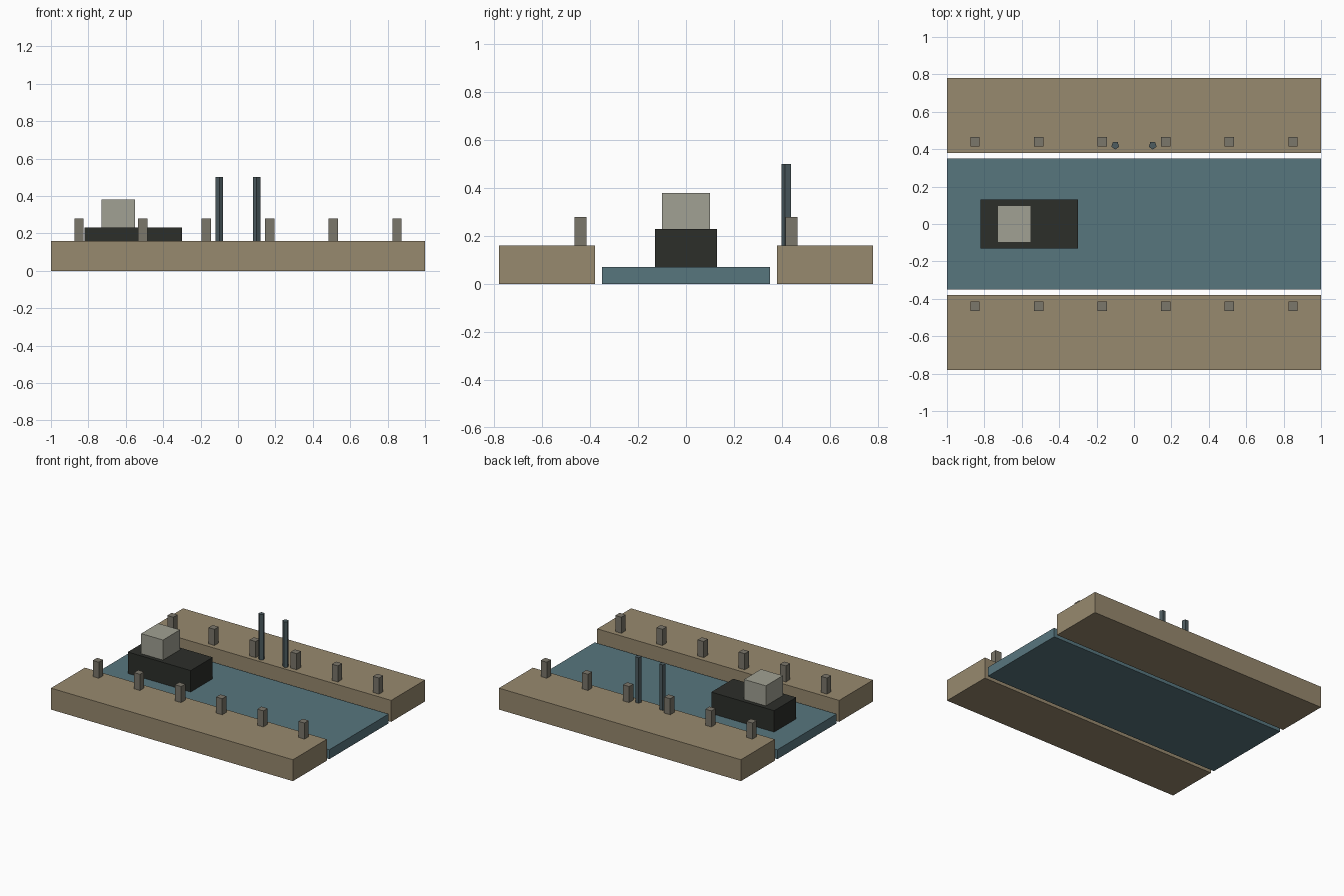
import bpy
import math

if "Cube" in bpy.data.objects:
    bpy.data.objects.remove(bpy.data.objects["Cube"])


def material(name, rgb):
    m = bpy.data.materials.new(name)
    m.diffuse_color = (*[(c / 255) ** 2.2 for c in rgb], 1)
    m.use_nodes = True
    m.node_tree.nodes["Principled BSDF"].inputs["Base Color"].default_value = m.diffuse_color
    return m


STONE = material("quay_stone", (150, 136, 110))
WATER = material("water", (88, 117, 125))
HULL = material("dark_hull", (48, 50, 46))
CABIN = material("pale_cabin", (160, 160, 146))
BOLLARD = material("bollard_grey", (122, 118, 106))
STEEL = material("steel", (78, 92, 96))


def box(name, mat, x, y, z):
    """Box spanning the given (min, max) ranges."""
    bpy.ops.mesh.primitive_cube_add(size=1, location=[sum(r) / 2 for r in (x, y, z)])
    ob = bpy.context.object
    ob.name = name
    ob.scale = [r[1] - r[0] for r in (x, y, z)]
    bpy.ops.object.transform_apply(location=False, rotation=False, scale=True)
    ob.data.materials.append(mat)
    return ob


# Water channel
box("water", WATER, (-1, 1), (-0.35, 0.35), (0, 0.07))

# Quays with mooring bollards on both banks
for side, s in (("front", -1), ("back", 1)):
    box(f"{side}_quay", STONE, (-1, 1), sorted((s * 0.38, s * 0.78)), (0, 0.16))
    for i in range(6):
        x, y = -0.85 + 0.34 * i, s * 0.44
        box(f"{side}_bollard_{i + 1}", BOLLARD, (x - 0.025, x + 0.025),
            (y - 0.025, y + 0.025), (0.16, 0.28))

# Barge
box("barge_hull", HULL, (-0.82, -0.30), (-0.13, 0.13), (0.07, 0.23))
box("barge_cabin", CABIN, (-0.73, -0.55), (-0.10, 0.10), (0.23, 0.38))

# Five-sided posts on the back quay
for side, x in (("left", -0.10), ("right", 0.10)):
    bpy.ops.mesh.primitive_cylinder_add(vertices=5, radius=0.022, depth=0.34,
                                        location=(x, 0.42, 0.33),
                                        rotation=(0, 0, math.pi))
    post = bpy.context.object
    post.name = f"{side}_post"
    post.data.materials.append(STEEL)
